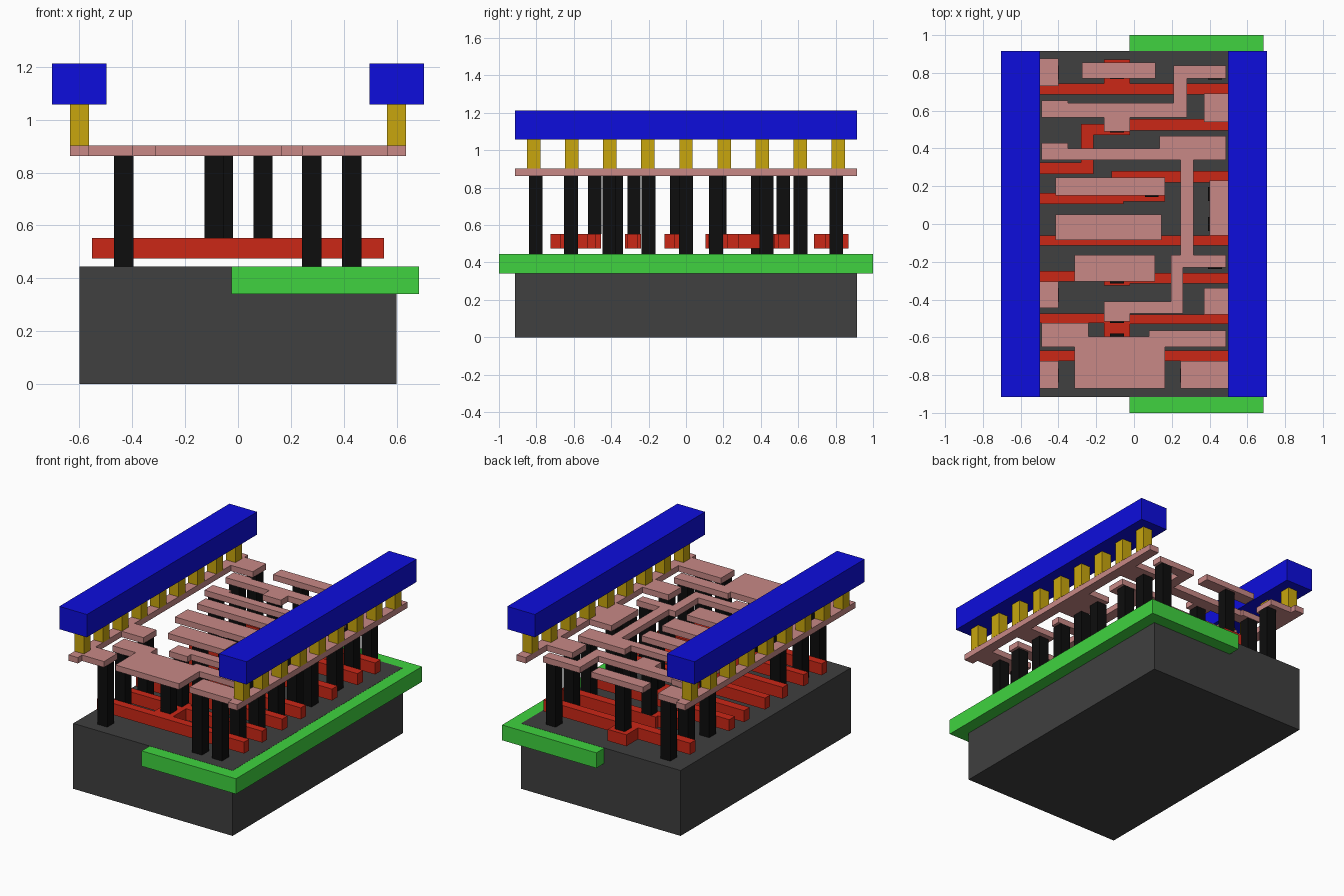
import bpy, bmesh


def material(name, rgb):
    m = bpy.data.materials.new(name)
    m.diffuse_color = (*rgb, 1)
    return m


DARK = material("dark_grey", (0.05, 0.05, 0.05))
GREEN = material("green", (0.05, 0.65, 0.05))
RED = material("red", (0.6, 0.02, 0.008))
BLACK = material("black", (0.004, 0.004, 0.004))
PINK = material("pink", (0.58, 0.25, 0.24))
GOLD = material("gold", (0.58, 0.38, 0.004))
BLUE = material("blue", (0.004, 0.004, 0.72))


def plate(name, rects, z0, z1, mat):
    """Merge rectangles (x0, x1, y0, y1) into one clean outline and extrude it."""
    xs = sorted({v for r in rects for v in r[:2]})
    ys = sorted({v for r in rects for v in r[2:]})
    bm = bmesh.new()
    verts = {}

    def vert(i, j):
        if (i, j) not in verts:
            verts[i, j] = bm.verts.new((xs[i], ys[j], z0))
        return verts[i, j]

    for i in range(len(xs) - 1):
        for j in range(len(ys) - 1):
            cx, cy = (xs[i] + xs[i + 1]) / 2, (ys[j] + ys[j + 1]) / 2
            if any(a < cx < b and c < cy < d for a, b, c, d in rects):
                bm.faces.new([vert(i, j), vert(i + 1, j), vert(i + 1, j + 1), vert(i, j + 1)])
    bmesh.ops.dissolve_limit(bm, angle_limit=0.01, verts=bm.verts[:], edges=bm.edges[:])
    top = bmesh.ops.extrude_face_region(bm, geom=bm.faces[:])["geom"]
    bmesh.ops.translate(bm, vec=(0, 0, z1 - z0),
                        verts=[v for v in top if isinstance(v, bmesh.types.BMVert)])
    bmesh.ops.recalc_face_normals(bm, faces=bm.faces[:])
    me = bpy.data.meshes.new(name)
    bm.to_mesh(me)
    bm.free()
    me.materials.append(mat)
    ob = bpy.data.objects.new(name, me)
    bpy.context.collection.objects.link(ob)
    return ob


def squares(points, h):
    return [(x - h, x + h, y - h, y + h) for x, y in points]


# Base block and the well set into its right half
plate("substrate", [(-0.6, 0.6, -0.915, 0.915)], 0, 0.445, DARK)
plate("well", [(-0.025, 0.685, -1, 1)], 0.34, 0.444, GREEN)

# Gate strips with their contact pads
E = 0.553
gates = [
    (-E, E, 0.685, 0.745), (-0.16, -0.02, 0.745, 0.87),
    (-0.16, E, 0.495, 0.555), (-0.16, -0.02, 0.47, 0.555),
    (-0.28, -0.16, 0.47, 0.53), (-0.28, -0.215, 0.265, 0.53), (-E, -0.215, 0.265, 0.325),
    (-0.12, E, 0.22, 0.28), (-0.055, 0.165, 0.12, 0.22), (-E, -0.055, 0.105, 0.165),
    (-E, E, -0.115, -0.06), (-0.125, 0.015, -0.06, -0.03),
    (-E, -0.02, -0.305, -0.25), (-0.16, E, -0.315, -0.26), (-0.16, -0.02, -0.325, -0.24),
    (-E, -0.02, -0.525, -0.475), (-0.16, E, -0.53, -0.48), (-0.16, -0.02, -0.725, -0.455),
    (-E, E, -0.725, -0.67),
]
plate("gate_strips", gates, 0.475, 0.553, RED)

# Lower metal: two rails, stubs joined to the rails, and signal tracks
R = 0.565
tracks = [
    (-0.635, -R, -0.915, 0.915), (R, 0.635, -0.915, 0.915),
    (-R, -0.40, 0.73, 0.875), (-R, -0.40, -0.445, -0.305), (-R, -0.40, -0.87, -0.725),
    (0.37, R, 0.54, 0.69), (0.40, R, -0.06, 0.23),
    (0.37, R, -0.48, -0.34), (0.245, R, -0.87, -0.725),
    (-0.275, 0.115, 0.77, 0.855),
    (0.21, 0.487, 0.77, 0.84), (0.21, 0.28, 0.565, 0.84), (-0.49, 0.28, 0.565, 0.64),
    (-0.49, -0.35, 0.565, 0.655), (-0.16, -0.02, 0.49, 0.565),
    (0.135, 0.487, 0.40, 0.465), (-0.49, 0.487, 0.34, 0.40), (-0.49, -0.35, 0.34, 0.43),
    (0.245, 0.315, -0.23, 0.34), (0.195, 0.487, -0.23, -0.165), (0.195, 0.26, -0.475, -0.165),
    (-0.16, 0.26, -0.475, -0.41), (-0.16, -0.02, -0.515, -0.41),
    (-0.415, 0.165, 0.15, 0.245), (-0.415, 0.145, -0.085, 0.05), (-0.315, 0.11, -0.305, -0.165),
    (-0.315, 0.165, -0.87, -0.595), (-0.49, -0.24, -0.65, -0.525), (0.08, 0.487, -0.65, -0.565),
]
plate("lower_metal", tracks, 0.862, 0.902, PINK)

# Contact pillars, some standing on the substrate and some on the gates
ground = [(-0.433, y) for y in (0.803, 0.613, 0.385, -0.375, -0.615, -0.803)]
ground += [(0.43, y) for y in (0.803, 0.613, 0.43, 0.16, 0.0, -0.2, -0.41, -0.615, -0.803)]
ground += [(0.28, -0.803)]
plate("substrate_contacts", squares(ground, 0.037), 0.445, 0.862, BLACK)
pads = [(-0.09, 0.803), (-0.09, 0.52), (0.095, 0.18), (-0.055, -0.05),
        (-0.09, -0.278), (-0.09, -0.488), (-0.09, -0.615)]
plate("gate_contacts", squares(pads, 0.036), 0.553, 0.862, BLACK)

# Via posts and the two upper power rails, mirrored left and right
for side, s in (("left", -1), ("right", 1)):
    posts = [(s * 0.6, 0.2035 * k) for k in range(-4, 5)]
    plate(side + "_vias", squares(posts, 0.036), 0.902, 1.058, GOLD)
    x0, x1 = sorted((s * 0.497, s * 0.705))
    plate(side + "_power_rail", [(x0, x1, -0.915, 0.915)], 1.058, 1.213, BLUE)
